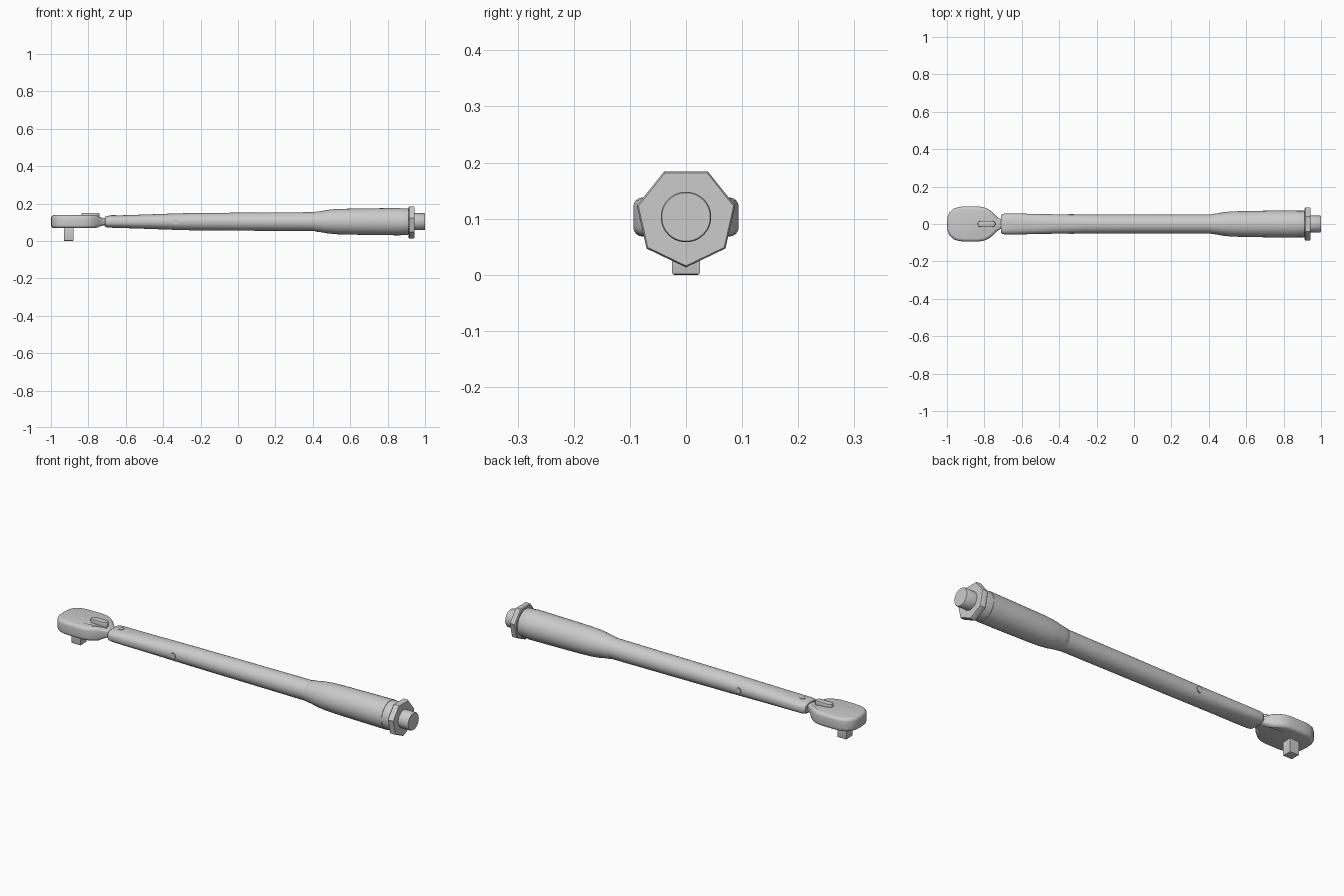
import bpy, bmesh, math
from mathutils import Matrix, Vector

if "Cube" in bpy.data.objects:
    bpy.data.objects.remove(bpy.data.objects["Cube"])

ZC = 0.103  # height of the tool's long axis


def finish(bm, name, angle=35):
    bmesh.ops.recalc_face_normals(bm, faces=bm.faces[:])
    me = bpy.data.meshes.new(name)
    bm.to_mesh(me)
    bm.free()
    ob = bpy.data.objects.new(name, me)
    bpy.context.collection.objects.link(ob)
    bpy.ops.object.select_all(action='DESELECT')
    ob.select_set(True)
    bpy.context.view_layer.objects.active = ob
    bpy.ops.object.shade_smooth_by_angle(angle=math.radians(angle))
    return ob


def loft(name, sections, sides=48, phase=0.0):
    """Skin superelliptic sections (x, half width, half height, exponent) along x."""
    bm = bmesh.new()
    rings = []
    for x, ry, rz, e in sections:
        ring = []
        for i in range(sides):
            a = phase + 2 * math.pi * i / sides
            c, s = math.cos(a), math.sin(a)
            y = math.copysign(abs(c) ** (2 / e), c) * ry
            z = math.copysign(abs(s) ** (2 / e), s) * rz
            ring.append(bm.verts.new((x, y, ZC + z)))
        rings.append(ring)
    for r0, r1 in zip(rings, rings[1:]):
        for i in range(sides):
            j = (i + 1) % sides
            bm.faces.new((r0[i], r0[j], r1[j], r1[i]))
    bm.faces.new(rings[0])
    bm.faces.new(rings[-1])
    return finish(bm, name)


def prism(name, outline, z0, z1, bevel, segs, shape=None):
    """Extrude a closed xy outline upwards and round its rims."""
    bm = bmesh.new()
    f = bm.faces.new([bm.verts.new((x, y, z0)) for x, y in outline])
    ext = bmesh.ops.extrude_face_region(bm, geom=[f])['geom']
    bmesh.ops.translate(bm, vec=(0, 0, z1 - z0),
                        verts=[g for g in ext if isinstance(g, bmesh.types.BMVert)])
    rims = [e for e in bm.edges if abs(e.verts[0].co.z - e.verts[1].co.z) < 1e-6]
    bmesh.ops.bevel(bm, geom=rims, offset=bevel, segments=segs,
                    profile=0.5, affect='EDGES')
    if shape:
        for v in bm.verts:
            shape(v.co)
    return finish(bm, name)


def pin(name, loc, axis, radius, depth):
    bm = bmesh.new()
    rot = Vector((0, 0, 1)).rotation_difference(Vector(axis)).to_matrix().to_4x4()
    bmesh.ops.create_cone(bm, cap_ends=True, segments=24, radius1=radius,
                          radius2=radius, depth=depth,
                          matrix=Matrix.Translation(loc) @ rot)
    return finish(bm, name)


# Ratchet head: rounded paddle that thins into a neck
half = [(-0.997, 0.038), (-0.986, 0.062), (-0.966, 0.081), (-0.938, 0.091),
        (-0.905, 0.094), (-0.83, 0.094), (-0.80, 0.089), (-0.775, 0.077),
        (-0.752, 0.059), (-0.732, 0.039), (-0.715, 0.026), (-0.69, 0.024)]
outline = [(-1.0, 0.0)] + half + [(x, -y) for x, y in reversed(half)]


def neck(co):
    t = min(max((co.x + 0.765) / 0.045, 0), 1)
    co.z = ZC + (co.z - ZC) * (1 - 0.45 * t * t * (3 - 2 * t))


prism("ratchet_head", outline, 0.068, 0.138, 0.017, 4, neck)

# Direction lever: slim pill on top of the head
pill = []
for cx, start in ((-0.757, -90), (-0.82, 90)):
    for k in range(9):
        a = math.radians(start + 22.5 * k)
        pill.append((cx + 0.016 * math.cos(a), 0.016 * math.sin(a)))
prism("direction_lever", pill, 0.12, 0.150, 0.004, 2)

# Square drive under the head
sq = [(-0.931, -0.025), (-0.88, -0.025), (-0.88, 0.025), (-0.931, 0.025)]
prism("square_drive", sq, 0.0, 0.08, 0.004, 2)

# Shaft: flattened at the head, round towards the grip
loft("shaft", [(-0.712, 0.046, 0.024, 2.6), (-0.704, 0.053, 0.030, 2.6),
               (-0.69, 0.056, 0.032, 2.6), (-0.62, 0.056, 0.034, 2.5),
               (-0.50, 0.053, 0.038, 2.3), (-0.36, 0.051, 0.043, 2.1),
               (-0.26, 0.050, 0.046, 2), (0.0, 0.050, 0.048, 2),
               (0.45, 0.051, 0.051, 2)])

# Pins through the shaft
pin("top_pin", (-0.665, 0, ZC + 0.017), (0, 0, 1), 0.014, 0.036)
pin("side_pin", (-0.335, 0, ZC), (0, 1, 0), 0.015, 0.108)

# Grip with a flared front
grip = [(0.41, 0.050), (0.414, 0.053), (0.44, 0.056), (0.48, 0.063), (0.52, 0.067),
        (0.58, 0.069), (0.70, 0.071), (0.86, 0.073), (0.868, 0.073)]
loft("grip", [(x, r, r, 2) for x, r in grip])
loft("grip_collar", [(x, r, r, 2) for x, r in
                     ((0.86, 0.071), (0.905, 0.071), (0.912, 0.069), (0.92, 0.069))])

# Seven-sided lock nut and round end knob
R = 0.090
loft("lock_nut", [(0.912, R - 0.005, R - 0.005, 2), (0.916, R, R, 2),
                  (0.940, R, R, 2), (0.944, R - 0.003, R - 0.003, 2)],
     sides=7, phase=-math.pi / 2)
loft("end_knob", [(x, r, r, 2) for x, r in
                  ((0.93, 0.045), (0.997, 0.045), (1.0, 0.043))])
